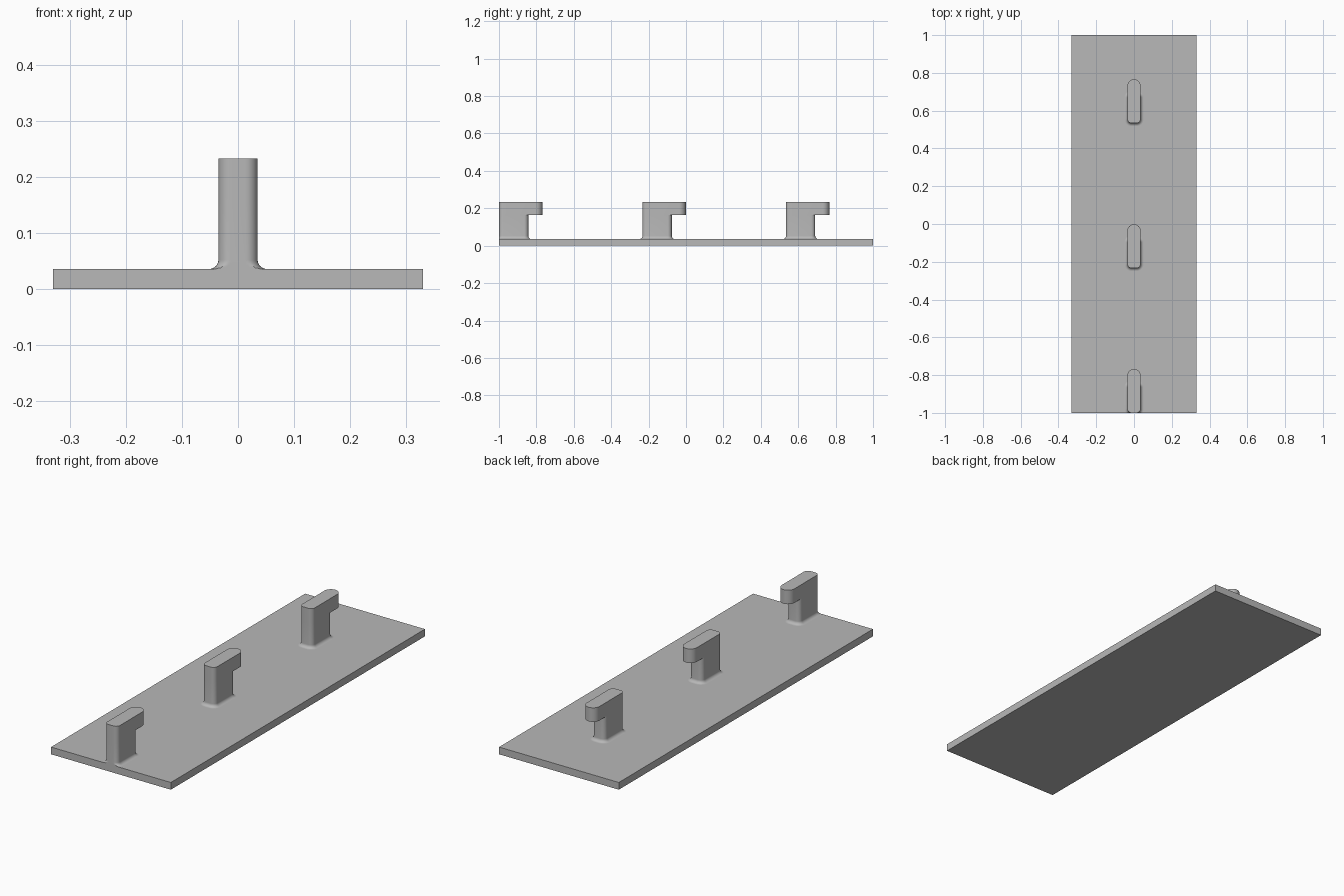
import bpy, bmesh, math

if "Cube" in bpy.data.objects:
    bpy.data.objects.remove(bpy.data.objects["Cube"])

grey = bpy.data.materials.new("light grey")
grey.diffuse_color = (0.48, 0.48, 0.48, 1)
grey.use_nodes = True
grey.node_tree.nodes["Principled BSDF"].inputs["Base Color"].default_value = grey.diffuse_color

W, R = 0.035, 0.022            # hook half width, corner radius of the stem
BASE, UNDER, TOP = 0.036, 0.163, 0.233
STEM, HEAD = 0.157, 0.232      # stem and head lengths
FILLET = 0.016
N = 8                          # segments per rounded corner


def corner(cx, cy, r, start):
    return [(cx + r * math.cos(start + i / N * math.pi / 2),
             cy + r * math.sin(start + i / N * math.pi / 2)) for i in range(N + 1)]


def outline(length, back_r, grow=0.0):
    """Rounded outline, counter-clockwise from the front right corner."""
    g, side = grow, STEM - R
    pts = corner(W - R, R, R + g, -math.pi / 2)
    pts += [(W + g, side)]
    pts += corner(W - back_r, length - back_r, back_r + g, 0)
    pts += corner(back_r - W, length - back_r, back_r + g, math.pi / 2)
    pts += [(-W - g, side)]
    pts += corner(R - W, R, R + g, math.pi)
    return pts


def finish(name, bm):
    bmesh.ops.remove_doubles(bm, verts=bm.verts, dist=1e-5)
    bmesh.ops.recalc_face_normals(bm, faces=bm.faces)
    me = bpy.data.meshes.new(name)
    bm.to_mesh(me)
    bm.free()
    me.materials.append(grey)
    ob = bpy.data.objects.new(name, me)
    bpy.context.collection.objects.link(ob)
    bpy.context.view_layer.objects.active = ob
    ob.select_set(True)
    bpy.ops.object.shade_smooth_by_angle(angle=math.radians(30))
    ob.select_set(False)
    return ob


def hook(name, y0):
    bm = bmesh.new()
    # flared foot, stem, underside step, head
    levels = []
    for i in range(N + 1):
        a = i / N * math.pi / 2
        levels.append((outline(STEM, R, FILLET * (1 - math.sin(a))),
                       BASE + FILLET * (1 - math.cos(a))))
    levels += [(outline(STEM, R), UNDER),
               (outline(HEAD, W), UNDER), (outline(HEAD, W), TOP)]
    # the foot is trimmed flush with the plate's front edge
    rings = [[bm.verts.new((x, max(y + y0, -1.0), z)) for x, y in pts]
             for pts, z in levels]
    for a, b in zip(rings, rings[1:]):
        for i in range(len(a)):
            j = (i + 1) % len(a)
            bm.faces.new((a[i], a[j], b[j], b[i]))
    bm.faces.new(rings[-1])
    finish(name, bm)


# base plate
bm = bmesh.new()
bmesh.ops.create_cube(bm, size=1)
for v in bm.verts:
    v.co = (v.co.x * 0.66, v.co.y * 2, (v.co.z + 0.5) * BASE)
finish("base_plate", bm)

# three hooks in a row
for k, label in enumerate(("front", "middle", "rear")):
    hook(label + "_hook", -1.0 + 0.767 * k)
